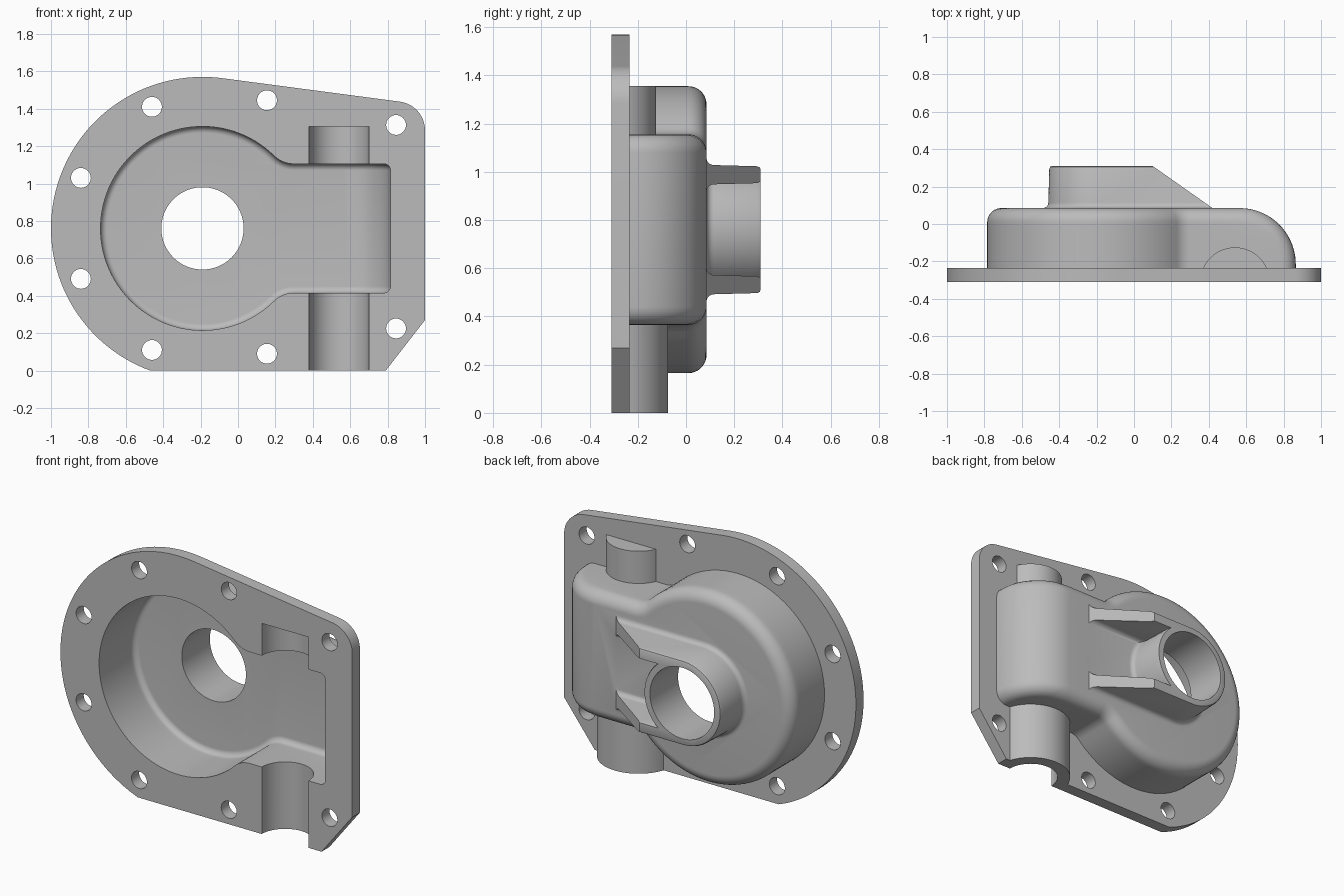
import bpy, bmesh
from math import sin, cos, pi, sqrt, asin, atan2, radians

if "Cube" in bpy.data.objects:
    bpy.data.objects.remove(bpy.data.objects["Cube"])

grey = bpy.data.materials.new("cast grey")
grey.diffuse_color = (0.5, 0.5, 0.5, 1)
grey.use_nodes = True
grey.node_tree.nodes["Principled BSDF"].inputs["Base Color"].default_value = grey.diffuse_color

CX, CZ = -0.19, 0.76            # axis of the main bore
BACK, FACE = -0.31, -0.235      # flange faces


def loft(name, rings):
    """Solid skinned through equally sized closed rings."""
    bm = bmesh.new()
    rows = [[bm.verts.new(p) for p in ring] for ring in rings]
    n = len(rows[0])
    for a, b in zip(rows, rows[1:]):
        for i in range(n):
            j = (i + 1) % n
            bm.faces.new((a[i], a[j], b[j], b[i]))
    bm.faces.new(rows[0])
    bm.faces.new(rows[-1][::-1])
    bmesh.ops.remove_doubles(bm, verts=bm.verts[:], dist=1e-5)
    bmesh.ops.recalc_face_normals(bm, faces=bm.faces[:])
    me = bpy.data.meshes.new(name)
    bm.to_mesh(me)
    bm.free()
    me.materials.append(grey)
    ob = bpy.data.objects.new(name, me)
    bpy.context.collection.objects.link(ob)
    return ob


def arc(cx, cz, r, a0, a1, n):
    return [(cx + r * cos(a0 + (a1 - a0) * i / n),
             cz + r * sin(a0 + (a1 - a0) * i / n)) for i in range(n + 1)]


def at_y(pts, y):
    return [(x, y, z) for x, z in pts]


def prism_y(name, pts, y0, y1):
    return loft(name, [at_y(pts, y0), at_y(pts, y1)])


def prism_z(name, pts, z0, z1):
    return loft(name, [[(x, y, z) for x, y in pts] for z in (z0, z1)])


def disc(cx, cz, r, n=64):
    return arc(cx, cz, r, 0, 2 * pi, n)[:-1]


def boolean(target, other, op):
    mod = target.modifiers.new(op, 'BOOLEAN')
    mod.object, mod.operation, mod.solver = other, op, 'EXACT'
    bpy.context.view_layer.objects.active = target
    bpy.ops.object.modifier_apply(modifier=mod.name)
    bpy.data.objects.remove(other)


def housing_ring(y, wall, d, top, rad, r):
    """Round drum blended into a box whose far end rolls over."""
    off = wall + d
    fx, fz = 0.298, 0.495                        # neck fillet centre
    a = atan2(fz, fx - CX)
    h = 0.395 - wall
    u = max(0, y - (top - rad))
    tmax = asin(min(1, max(0, (r - d) / r)))
    corner = []
    for k in range(7):
        t = tmax * k / 6
        x = 0.565 + sqrt(max(0, (rad - r + r * cos(t)) ** 2 - u * u))
        corner.append((x, h - r + r * sin(t)))
    pts = arc(CX, CZ, 0.595 - off, a, 2 * pi - a, 80)
    pts += arc(fx, CZ - fz, 0.1 + off, pi - a, pi / 2, 8)[1:]
    pts += [(x, CZ - z) for x, z in corner[::-1]]
    pts += [(x, CZ + z) for x, z in corner]
    pts += arc(fx, CZ + fz, 0.1 + off, -pi / 2, a - pi, 8)[:-1]
    return at_y(pts, y)


def housing(name, wall, start, top, rad, r):
    phi = asin((rad - r) / rad)
    levels = [(start, 0)]
    levels += [(top - rad + rad * sin(phi * i / 7), 0) for i in range(8)]
    for i in range(1, 10):
        t = pi / 2 * i / 9
        levels.append((top - r + r * sin(t), r - r * cos(t)))
    return loft(name, [housing_ring(y, wall, d, top, rad, r) for y, d in levels])


# flange plate outline: big arc, flat foot, chamfer, rounded corner
foot = atan2(-CZ, -0.28)
slope = atan2(0.991, 0.131)
outline = arc(CX, CZ, 0.81, slope, foot + 2 * pi, 72)
outline[-1] = (outline[-1][0], 0)
outline += [(0.79, 0), (1, 0.27)] + arc(0.845, 1.284, 0.155, 0, slope, 14)
cover = prism_y("gearbox_cover", outline, BACK, FACE)

# drum and box housing
boolean(cover, housing("housing", 0, -0.265, 0.085, 0.30, 0.075), 'UNION')


# shaft bosses, half round, above and below the box
def half_round(r, y):
    return arc(0.54, BACK, r, asin((y - BACK) / r), pi - asin((y - BACK) / r), 40)


boolean(cover, prism_z("upper_boss", half_round(0.185, -0.27), 0.8, 1.355), 'UNION')
boolean(cover, prism_z("lower_boss", half_round(0.235, -0.27), 0, 0.7), 'UNION')

# hub with two straight ribs, flared at the foot
flare = [(0.055, 0.03)]
flare += [(0.085 + 0.03 - 0.03 * cos(t), 0.03 - 0.03 * sin(t))
          for t in [pi / 2 * i / 5 for i in range(6)]]
flare += [(0.295, -0.005), (0.306, -0.01), (0.31, -0.02)]


def slot(g):
    return arc(CX, CZ, 0.268 + g, pi / 2, 3 * pi / 2, 40) + [(0.6, CZ - 0.268 - g), (0.6, CZ + 0.268 + g)]


def pocket(g):
    half = 0.188 - g
    a = asin(half / (0.268 + g))
    return arc(CX, CZ, 0.268 + g, -a, a, 20) + [(0.8, CZ + half), (0.8, CZ - half)]


hub = loft("hub", [at_y(slot(g), y) for y, g in flare])
span = [(0.0, 0.03)] + flare[1:-1] + [(0.35, -0.02)]
boolean(hub, loft("rib_gap", [at_y(pocket(g), y) for y, g in span]), 'DIFFERENCE')
ramp = [(0.1, 0.31), (0.484, 0.04), (0.9, 0.04), (0.9, 0.5), (0.1, 0.5)]
boolean(hub, prism_z("rib_ramp", ramp, 0.2, 1.3), 'DIFFERENCE')
boolean(cover, hub, 'UNION')

# hollow inside, shaft channel and main bore
boolean(cover, housing("cavity", 0.05, -0.36, 0.035, 0.25, 0.035), 'DIFFERENCE')
channel = arc(0.54, BACK, 0.16, 0, pi, 40) + [(0.38, -0.4), (0.70, -0.4)]
boolean(cover, prism_z("shaft_channel", channel, -0.1, 1.305), 'DIFFERENCE')
boolean(cover, prism_y("main_bore", disc(CX, CZ, 0.22, 80), -0.1, 0.5), 'DIFFERENCE')

# bolt holes
for x, z in [(-0.46, 1.41), (0.155, 1.445), (0.845, 1.313), (-0.84, 1.03),
             (-0.84, 0.49), (-0.46, 0.11), (0.155, 0.09), (0.845, 0.225)]:
    boolean(cover, prism_y("bolt_hole", disc(x, z, 0.053, 32), -0.4, -0.15), 'DIFFERENCE')

bpy.ops.object.select_all(action='DESELECT')
cover.select_set(True)
bpy.context.view_layer.objects.active = cover
bpy.ops.object.shade_smooth_by_angle(angle=radians(30))
